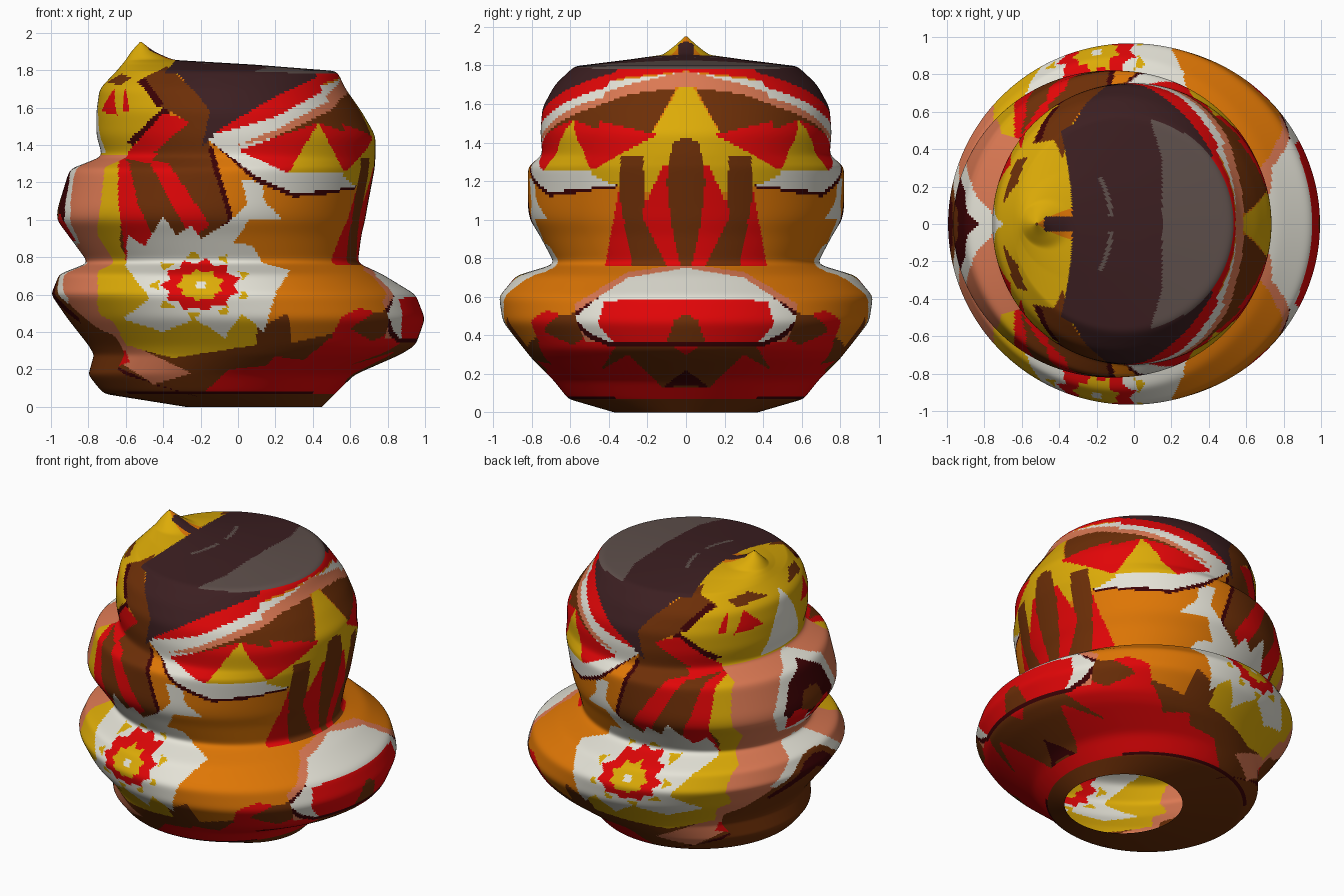
import bpy
import bmesh
import math

if "Cube" in bpy.data.objects:
    bpy.data.objects.remove(bpy.data.objects["Cube"], do_unlink=True)

# Palette in display values, converted to linear
PALETTE = {
    "orange": (222, 118, 14), "brown": (108, 50, 16), "red": (224, 14, 16),
    "yellow": (220, 170, 16), "white": (228, 226, 214), "salmon": (218, 120, 84),
    "maroon": (62, 8, 12), "cap_dark": (62, 36, 38), "cap_grey": (94, 80, 76),
}
NAMES = list(PALETTE)


def linear(value):
    return (value / 255) ** 2.2


def make_material(name):
    colour = [linear(channel) for channel in PALETTE[name]] + [1]
    material = bpy.data.materials.new(name)
    material.use_nodes = True
    material.diffuse_color = colour
    shader = material.node_tree.nodes["Principled BSDF"]
    shader.inputs["Base Color"].default_value = colour
    shader.inputs["Roughness"].default_value = 0.8
    return material


# Body profile: height, left edge, right edge, half depth
PROFILE = [
    (0, -.28, .45, .37), (.07, -.72, .52, .61), (.17, -.8, .62, .69),
    (.28, -.77, .87, .8), (.33, -.8, .95, .84), (.47, -.91, 1, .95),
    (.6, -1, .95, .97), (.71, -.955, .77, .88), (.77, -.8, .64, .68),
    (.92, -.91, .66, .76), (1, -.97, .68, .81), (1.06, -.965, .69, .82),
    (1.27, -.9, .73, .82), (1.34, -.725, .735, .745), (1.45, -.757, .735, .755),
    (1.58, -.757, .66, .745), (1.7, -.74, .575, .68), (1.795, -.65, .53, .58),
    (1.83, -.62, .08, .3), (1.855, -.6, -.35, .12), (1.9, -.57, -.45, .06),
    (1.95, -.525, -.515, .005),
]

# Painted patches, later ones lie over earlier ones
patches = {"flank": [], "right": [], "left": []}


def patch(area, colour, *outline):
    across, up = zip(*outline)
    bounds = (min(across), max(across), min(up), max(up))
    patches[area].append((NAMES.index(colour), bounds, outline))


def petals(colour, radius, notch, count):
    """Jagged flower ring on the flank."""
    points = []
    for i in range(count * 2):
        reach = radius if i % 2 else radius * notch
        angle = math.pi * i / count
        points.append((-.2 + reach * math.cos(angle), .65 + .67 * reach * math.sin(angle)))
    patch("flank", colour, *points)


def inside(u, v, outline):
    hit = False
    previous = outline[-1]
    for point in outline:
        if (point[1] > v) != (previous[1] > v):
            slope = (previous[0] - point[0]) / (previous[1] - point[1])
            if u < point[0] + slope * (v - point[1]):
                hit = not hit
        previous = point
    return hit


# Flank, lower roll: brown underside, red sweep, salmon and yellow drapes
patch("flank", "brown", (-1, -.1), (.6, -.1), (.9, .3), (.55, .4), (.28, .34), (.27, .5), (.13, .43), (-.2, .4), (-1, .4))
patch("flank", "red", (-.2, .06), (-.05, .2), (.15, .22), (.2, .27), (.35, .25), (.5, .37), (.55, .48), (.65, .53),
      (.75, .5), (1, .4), (1, .3), (.6, .06))
patch("flank", "brown", (.6, .42), (.72, .5), (.82, .52), (.85, .42), (.72, .35))
patch("flank", "brown", (-1, -.1), (.6, -.1), (.6, .07), (-1, .07))
patch("flank", "maroon", (-.75, .07), (.6, .07), (.6, .085), (-.75, .085))
patch("flank", "salmon", (-1, .8), (-.7, .8), (-.5, .3), (-.25, .18), (-.45, .12), (-.65, .25), (-.8, .35), (-.95, .5))
patch("flank", "maroon", (-.7, .24), (-.42, .11), (-.2, .05), (-.6, .17))
patch("flank", "red", (-.72, .32), (-.6, .3), (-.58, .24), (-.68, .2))
patch("flank", "yellow", (-.75, .8), (-.2, .8), (.1, .5), (.1, .33), (-.1, .3), (-.35, .26), (-.6, .33), (-.66, .45), (-.75, .5))

# Flank, middle roll: slanting stripes beside salmon and yellow bands
patch("flank", "salmon", (-1, .77), (-.7, .77), (-.65, 1.4), (-1, 1.35))
patch("flank", "yellow", (-.77, .77), (-.6, .77), (-.57, 1.4), (-.7, 1.4))
patch("flank", "maroon", (-.2, 1.4), (-.14, 1.4), (-.11, 1.3), (-.02, 1), (-.1, .94))
patch("flank", "brown", (-.62, 1.4), (-.16, 1.4), (-.14, 1.3), (-.05, 1), (-.2, .88), (-.55, .77), (-.63, .85))
patch("flank", "red", (-.48, 1.32), (-.37, 1.3), (-.15, .97), (-.25, .9))
patch("flank", "red", (-.64, 1.35), (-.58, 1.3), (-.54, 1.1), (-.43, .86), (-.5, .8), (-.6, .78), (-.64, 1.1))

# Flank, white splash with flower
patch("flank", "white", (-.59, .92), (-.5, .86), (-.4, 1.02), (-.33, .92), (-.25, .97), (-.2, .9), (-.06, .98),
      (.05, 1.08), (.02, 1.22), (.13, 1.2), (.14, 1.1), (.24, 1), (.06, 1), (-.02, .88), (.08, .86), (.13, .77), (.28, .73),
      (.2, .6), (.14, .4), (.02, .5), (-.07, .37), (-.23, .47), (-.4, .4), (-.62, .47), (-.47, .58), (-.6, .75))
petals("yellow", .28, .7, 9)
petals("white", .235, .95, 8)
petals("red", .215, .8, 11)
petals("yellow", .13, .8, 9)
petals("white", .035, .8, 4)

# Flank, head: yellow crest, zigzag and dark cap
patch("flank", "yellow", (-.8, 1.34), (-.8, 1.8), (-.52, 2), (-.28, 1.87), (-.4, 1.6), (-.6, 1.34))
patch("flank", "red", (-.75, 1.58), (-.67, 1.72), (-.64, 1.63), (-.6, 1.7), (-.58, 1.58))
patch("flank", "maroon", (-.4, 1.6), (-.36, 1.58), (-.56, 1.4), (-.6, 1.41))
patch("flank", "red", (-.4, 1.57), (-.25, 1.53), (-.48, 1.3), (-.62, 1.33))
patch("flank", "brown", (-.54, 1.74), (-.38, 1.82), (-.15, 1.62), (-.15, 1.38), (-.45, 1.36), (-.26, 1.52), (-.4, 1.6))
patch("flank", "maroon", (-.5, 1.76), (-.4, 1.62), (-.43, 1.6), (-.53, 1.74))
patch("flank", "cap_dark", (-.36, 1.82), (.6, 1.83), (.55, 1.76), (.15, 1.6), (-.12, 1.45), (-.19, 1.4), (-.15, 1.58), (-.2, 1.65))

# Flank, eye: brow bands, red field, yellow iris, white lid
patch("flank", "maroon", (-.16, 1.43), (.1, 1.2), (.3, 1.12), (.8, 1.17), (.8, 1.3))
patch("flank", "white", (-.16, 1.43), (.8, 1.5), (.8, 1.19), (.3, 1.14), (.1, 1.23))
patch("flank", "red", (-.12, 1.47), (.2, 1.66), (.55, 1.82), (.55, 1.72), (.2, 1.54), (0, 1.46))
patch("flank", "white", (-.15, 1.45), (.2, 1.55), (.55, 1.74), (.55, 1.66), (.2, 1.47), (0, 1.4))
patch("flank", "salmon", (0, 1.4), (.2, 1.48), (.55, 1.67), (.55, 1.6), (.25, 1.45))
patch("flank", "brown", (.15, 1.42), (.55, 1.61), (.75, 1.48), (.6, 1.42), (.43, 1.46))
patch("flank", "red", (0, 1.37), (.43, 1.52), (.72, 1.42), (.55, 1.25), (.27, 1.25))
patch("flank", "yellow", (.27, 1.25), (.43, 1.52), (.57, 1.25))

# Right face, underside and lens panel
patch("right", "red", (0, .06), (.7, .06), (.7, .36), (0, .36))
patch("right", "brown", (0, -.1), (.7, -.1), (.7, .07), (0, .07))
patch("right", "brown", (.1, .36), (.36, .35), (.44, .22), (.3, .3), (.12, .13), (0, .13), (0, .3))
patch("right", "maroon", (0, .22), (.12, .13), (0, .14))
patch("right", "salmon", (0, .77), (.3, .73), (.65, .52), (.58, .36), (0, .36))
patch("right", "brown", (.6, .5), (.7, .55), (.7, .36), (.52, .36))
patch("right", "maroon", (0, .7), (.42, .62), (.61, .5), (.5, .38), (.4, .345), (0, .345))
patch("right", "white", (0, .75), (.3, .7), (.45, .6), (.58, .49), (.5, .41), (.4, .365), (0, .365))
patch("right", "red", (0, .59), (.42, .58), (.46, .46), (.38, .37), (0, .36))
patch("right", "brown", (0, .51), (.06, .48), (.1, .36), (0, .36))

# Right face, muzzle columns
patch("right", "maroon", (.3, 1.17), (.8, 1.13), (.8, 1.2), (.3, 1.25))
patch("right", "white", (.35, 1.18), (.8, 1.15), (.8, 1.35), (.35, 1.3))
patch("right", "yellow", (0, 1.75), (.17, 1.46), (.3, 1.38), (.52, 1.25), (.4, 1.19), (0, 1.1))
patch("right", "red", (0, 1.28), (.12, 1.28), (.2, 1.1), (.34, 1.2), (.42, .76), (0, .76))
patch("right", "brown", (.22, 1.33), (.34, 1.33), (.34, 1.1), (.28, .76), (.1, .76), (.22, 1))
patch("right", "brown", (0, 1.43), (.07, 1.4), (.1, 1.2), (.08, 1), (.03, .76), (0, .76))

# Right face, brow bands meeting in the middle
patch("right", "brown", (.05, 1.68), (.35, 1.66), (.7, 1.5), (.6, 1.45), (.3, 1.43), (.18, 1.45))
patch("right", "red", (.15, 1.44), (.6, 1.55), (.6, 1.25), (.48, 1.26), (.34, 1.34))
patch("right", "salmon", (0, 1.77), (.3, 1.71), (.7, 1.57), (.7, 1.5), (.3, 1.65), (0, 1.69))
patch("right", "white", (.05, 1.76), (.7, 1.68), (.7, 1.57), (.3, 1.7))
patch("right", "red", (0, 1.82), (.7, 1.82), (.7, 1.65), (.3, 1.74), (0, 1.77))

# Left face: dark framed panel, crest and draped base
patch("left", "salmon", (0, 1.36), (.9, 1.36), (.9, .3), (0, .3))
patch("left", "brown", (0, -.1), (.8, -.1), (.7, .2), (.6, .34), (.45, .42), (.33, .57), (.1, .72), (0, .75))
patch("left", "maroon", (0, .68), (.1, .66), (.34, .48), (.3, .45), (0, .6))
patch("left", "white", (0, .78), (.12, .77), (.38, .58), (.33, .55), (.1, .7), (0, .71))
patch("left", "white", (0, 1.35), (.22, 1.26), (.34, 1.03), (.22, .88), (0, .85))
patch("left", "maroon", (0, 1.3), (.17, 1.21), (.26, 1.03), (.18, .95), (0, .95))
patch("left", "brown", (0, 1.14), (.08, 1.12), (.12, 1.02), (0, .98))
patch("left", "red", (.05, 1), (.16, 1.04), (.22, .98), (.16, .88), (0, .9))
patch("left", "yellow", (0, 2), (.6, 2), (.6, 1.35), (0, 1.35))
patch("left", "white", (0, 1.75), (.1, 1.6), (.2, 1.36), (0, 1.36))
patch("left", "red", (.2, 1.58), (.32, 1.7), (.4, 1.56))
patch("left", "brown", (.1, 1.73), (.22, 1.78), (.36, 1.76), (.34, 1.72), (.22, 1.73))


def paint(point, side):
    """Pick the topmost patch that covers a point of the shell."""
    x, y, z = point
    if z > 1.84 and x > -.48 and abs(y) < .04:
        return NAMES.index("cap_dark")
    if z > 1.78 and x > -.33 - y * y / 4:
        sheen = x > .15 - .3 * max(0, abs(y) - .35) and math.hypot(x + .05, y) < .58
        streak = abs(x + .12 + y * y) < .012 and abs(y) < .25
        return NAMES.index("cap_grey" if sheen or streak else "cap_dark")
    area = "right" if side > .8 else "left" if side < -.8 else "flank"
    u = x if area == "flank" else abs(y)
    for index, (low, high, bottom, top), outline in reversed(patches[area]):
        if low <= u <= high and bottom <= z <= top and inside(u, z, outline):
            return index
    return NAMES.index("orange")


# Evenly spaced levels along the profile, then softened
COLUMNS = 225
levels = [PROFILE[0]]
for start, end in zip(PROFILE, PROFILE[1:]):
    steps = math.ceil(max(math.dist(start[:2], end[:2]), math.dist(start[::2], end[::2])) / .0155)
    for step in range(1, steps + 1):
        levels.append([a + (b - a) * step / steps for a, b in zip(start, end)])
for soften in range(4):
    middle = [[sum(values) / 3 for values in zip(*trio)]
              for trio in zip(levels, levels[1:], levels[2:])]
    levels = [levels[0]] + middle + [levels[-1]]

# Half shell lofted through the levels, open underneath, mirrored in depth
shell = bmesh.new()
rings = []
for z, left, right, depth in levels:
    ring = []
    for column in range(COLUMNS + 1):
        angle = math.pi * column / COLUMNS
        x = (left + right) / 2 + (right - left) / 2 * math.cos(angle)
        ring.append(shell.verts.new((x, -depth * math.sin(angle), z)))
    rings.append(ring)
for lower, upper in zip(rings, rings[1:]):
    for i in range(COLUMNS):
        face = shell.faces.new((lower[i + 1], lower[i], upper[i], upper[i + 1]))
        side = math.cos(math.pi * (i + .5) / COLUMNS)
        face.material_index = paint(face.calc_center_median(), side)
mesh = bpy.data.meshes.new("body_shell")
shell.to_mesh(mesh)
shell.free()
for name in NAMES:
    mesh.materials.append(make_material(name))
body = bpy.data.objects.new("body_shell", mesh)
bpy.context.collection.objects.link(body)
mirror = body.modifiers.new("mirror_depth", "MIRROR")
mirror.use_axis = (False, True, False)
bpy.context.view_layer.objects.active = body
body.select_set(True)
bpy.ops.object.shade_smooth_by_angle(angle=math.radians(50))
